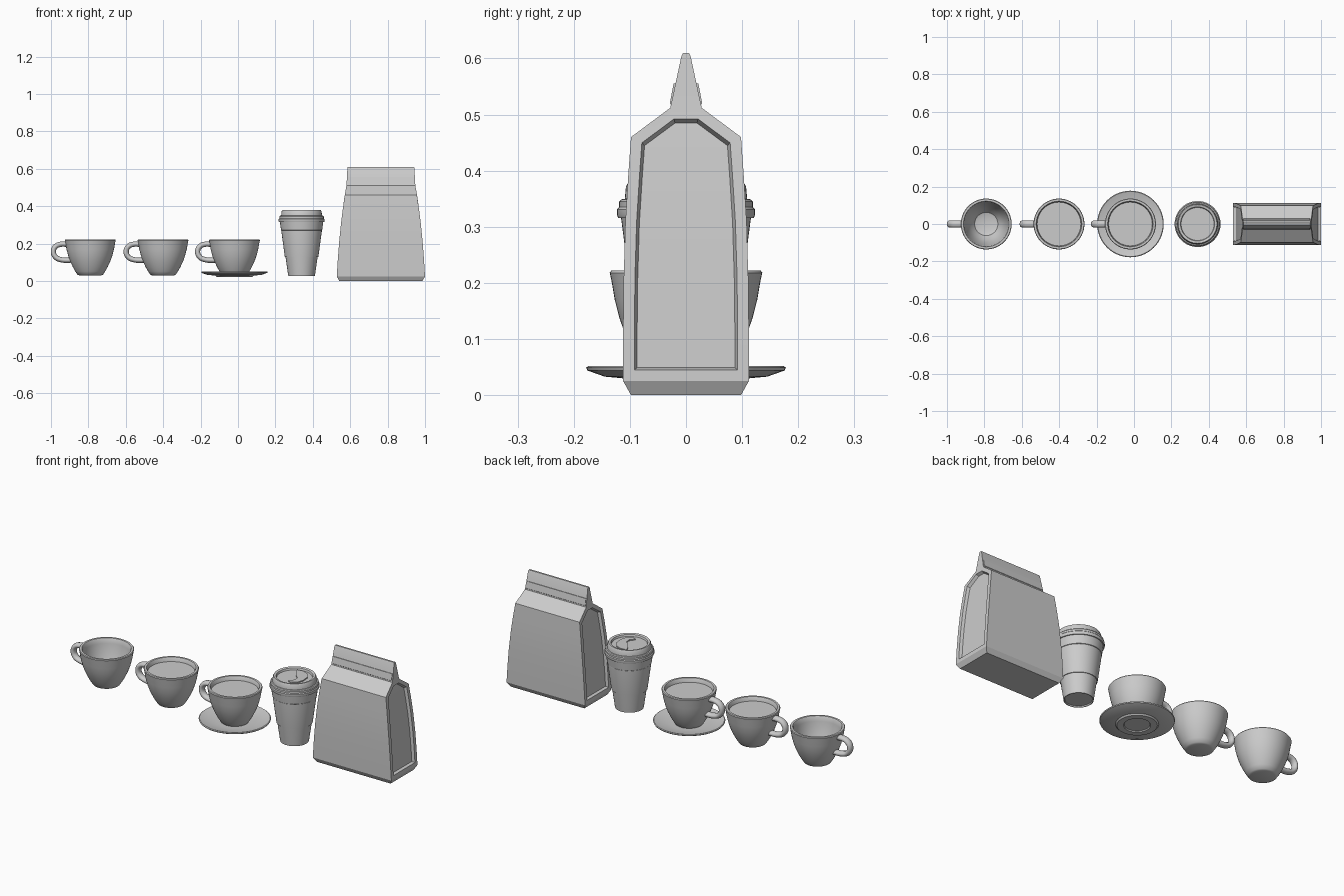
import bpy, bmesh, math

if "Cube" in bpy.data.objects:
    bpy.data.objects.remove(bpy.data.objects["Cube"])


def finish(name, bm, angle=35):
    bmesh.ops.remove_doubles(bm, verts=bm.verts, dist=1e-5)
    bmesh.ops.recalc_face_normals(bm, faces=bm.faces)
    me = bpy.data.meshes.new(name)
    bm.to_mesh(me)
    bm.free()
    ob = bpy.data.objects.new(name, me)
    bpy.context.collection.objects.link(ob)
    shade(ob, angle)
    return ob


def shade(ob, angle=35):
    bpy.ops.object.select_all(action='DESELECT')
    ob.select_set(True)
    bpy.context.view_layer.objects.active = ob
    bpy.ops.object.shade_smooth_by_angle(angle=math.radians(angle))


def lathe(name, x, profile, steps=56):
    bm = bmesh.new()
    vs = [bm.verts.new((x + r, 0, z)) for r, z in profile]
    es = [bm.edges.new(p) for p in zip(vs, vs[1:])]
    bmesh.ops.spin(bm, geom=vs + es, cent=(x, 0, 0), axis=(0, 0, 1),
                   angle=2 * math.pi, steps=steps)
    return finish(name, bm)


# Ceramic cup: hollow bowl, flattened loop handle, optional drink
BOWL = [(0, .03), (.058, .03), (.068, .034), (.080, .052), (.093, .075),
        (.107, .105), (.118, .135), (.127, .17), (.133, .205), (.136, .218),
        (.133, .222), (.122, .222), (.119, .218), (.116, .195), (.109, .16),
        (.098, .12), (.082, .08), (.062, .053), (.04, .046), (0, .045)]
LOOP = [(-.121, .196), (-.155, .197), (-.185, .185), (-.197, .158),
        (-.185, .128), (-.155, .114), (-.104, .111)]


def cup(label, x, drink):
    lathe(label + "_bowl", x, BOWL)
    cu = bpy.data.curves.new(label + "_handle", 'CURVE')
    cu.dimensions = '3D'
    cu.bevel_depth = .014
    cu.bevel_resolution = 4
    cu.resolution_u = 5
    cu.use_fill_caps = True
    sp = cu.splines.new('BEZIER')
    sp.bezier_points.add(len(LOOP) - 1)
    for p, (px, pz) in zip(sp.bezier_points, LOOP):
        p.co = (px, 0, pz)
        p.handle_left_type = p.handle_right_type = 'AUTO'
    ob = bpy.data.objects.new(label + "_handle", cu)
    bpy.context.collection.objects.link(ob)
    ob.location.x = x
    ob.scale.y = 1.35
    bpy.ops.object.select_all(action='DESELECT')
    ob.select_set(True)
    bpy.context.view_layer.objects.active = ob
    bpy.ops.object.convert(target='MESH')
    shade(bpy.context.view_layer.objects.active, 50)
    if drink:
        lathe(label + "_coffee", x, [(0, .2), (.1168, .2)])


cup("empty_cup", -.79, False)
cup("full_cup", -.401, True)
cup("saucer_cup", -.019, True)

# Saucer with foot ring and raised edge
lathe("saucer", -.019, [(0, .027), (.06, .027), (.064, .022), (.095, .022), (.102, .029),
                        (.145, .033), (.176, .044), (.178, .049), (.174, .052),
                        (.14, .042), (.09, .036), (0, .036)])

# Takeaway cup with sleeve and lid
TX = .34
lathe("paper_cup", TX, [(0, .032), (.065, .032), (.067, .026), (.071, .026), (.086, .13),
                        (.102, .268), (.110, .272), (.116, .318), (0, .318)])
lathe("cup_sleeve", TX, [(.084, .128), (.0895, .128), (.108, .265), (.108, .27), (.1, .27)])
lathe("lid", TX, [(.112, .316), (.121, .316), (.123, .321), (.123, .331), (.119, .335),
                  (.119, .345), (.115, .349), (.109, .35), (.107, .372), (.103, .379),
                  (.096, .379), (.091, .376), (.088, .366), (0, .366)])

# Curved sip tab on the lid
TAB = [(-.035, .072), (0, .077), (.035, .062), (.056, .03), (.06, -.01), (.05, -.045),
       (.02, -.064), (.002, -.056), (.022, -.03), (.02, -.004), (-.005, .018), (-.022, .045)]
bm = bmesh.new()
face = bm.faces.new([bm.verts.new((TX + a, b, .364)) for a, b in TAB])
ext = bmesh.ops.extrude_face_region(bm, geom=[face])
bmesh.ops.translate(bm, vec=(0, 0, .008),
                    verts=[v for v in ext["geom"] if isinstance(v, bmesh.types.BMVert)])
finish("lid_sip_tab", bm)

# Coffee bag: stacked rectangles (half width, half depth, height)
BX = .764
LEVELS = [(.222, .098, 0), (.236, .112, .025), (.230, .112, .12), (.223, .111, .21),
          (.213, .108, .31), (.203, .103, .39), (.193, .098, .46), (.184, .028, .512),
          (.179, .008, .605), (.178, .005, .61)]
bm = bmesh.new()
rings = [[bm.verts.new((BX + sx * w, sy * d, z))
          for sx, sy in ((-1, -1), (1, -1), (1, 1), (-1, 1))] for w, d, z in LEVELS]
sides = {1: [], 3: []}
for i, (lo, hi) in enumerate(zip(rings, rings[1:])):
    for k in range(4):
        n = (k + 1) % 4
        f = bm.faces.new((lo[k], lo[n], hi[n], hi[k]))
        if k in sides and 1 <= i <= 6:
            sides[k].append(f)
bm.faces.new(rings[0][::-1])
bm.faces.new(rings[-1])
bm.normal_update()
# Sunken side gussets
for region in sides.values():
    bmesh.ops.inset_region(bm, faces=region, thickness=.02, use_even_offset=True)
    bmesh.ops.inset_region(bm, faces=region, thickness=.005, depth=-.015,
                           use_even_offset=True)
finish("coffee_bag", bm, 25)

# Folded closure strips on both faces of the bag top
for side, label in ((-1, "front"), (1, "back")):
    bm = bmesh.new()
    sect = [(.025, .516), (.029, .52), (.022, .555), (.016, .555)]
    ends = [[bm.verts.new((BX + s * .178, side * y, z)) for y, z in sect] for s in (-1, 1)]
    for k in range(4):
        n = (k + 1) % 4
        bm.faces.new((ends[0][k], ends[0][n], ends[1][n], ends[1][k]))
    for e in ends:
        bm.faces.new(e)
    finish("bag_fold_" + label, bm)
